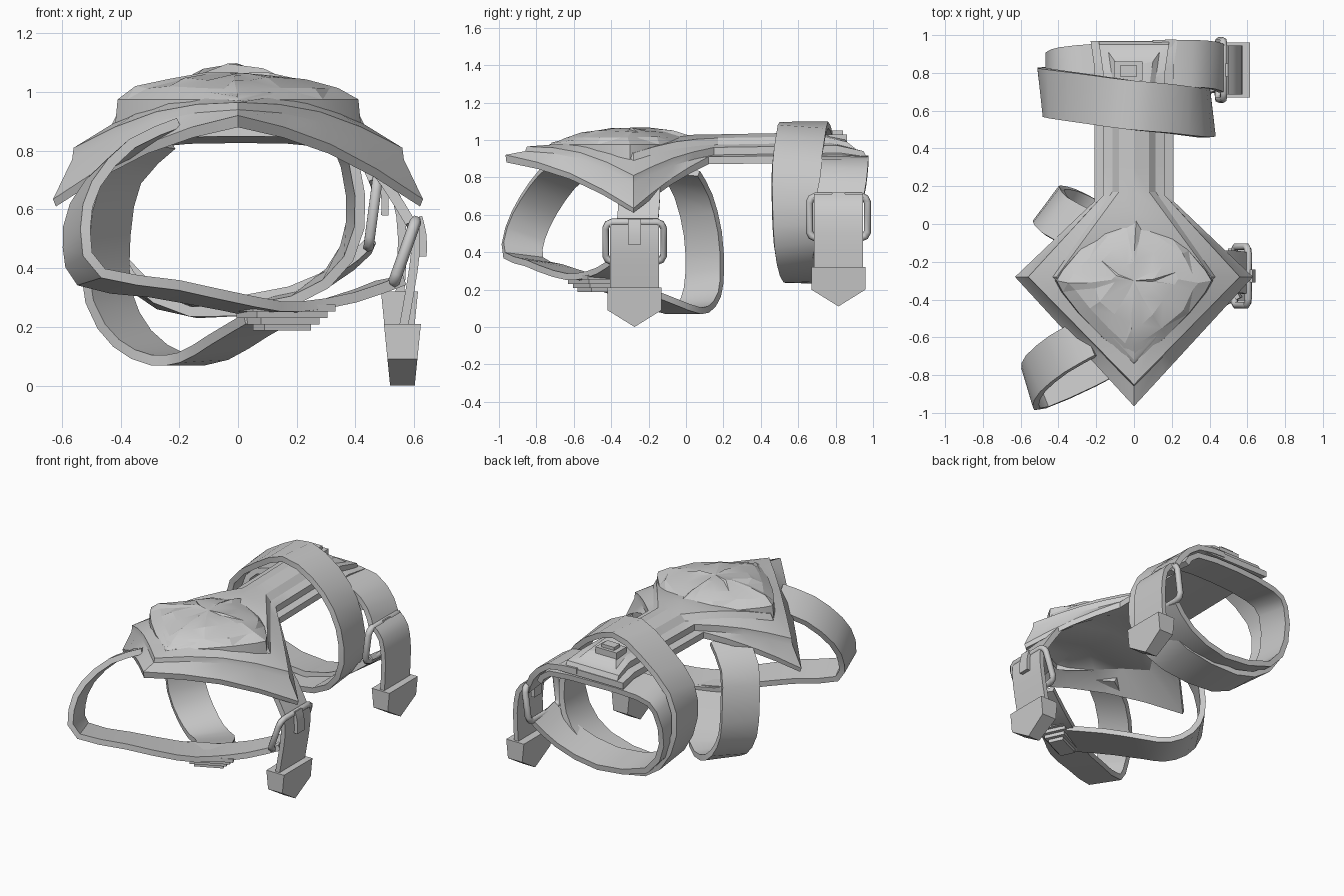
import bpy, bmesh, math, random
from mathutils import Vector, Matrix

random.seed(4)
if "Cube" in bpy.data.objects:
    bpy.data.objects.remove(bpy.data.objects["Cube"], do_unlink=True)

GREY = bpy.data.materials.new("plain grey")
GREY.use_nodes = True
GREY.diffuse_color = (0.6, 0.6, 0.6, 1)
GREY.node_tree.nodes["Principled BSDF"].inputs["Base Color"].default_value = (0.6, 0.6, 0.6, 1)


def finish(name, bm, angle=25):
    bmesh.ops.remove_doubles(bm, verts=bm.verts, dist=0.0005)
    bmesh.ops.recalc_face_normals(bm, faces=bm.faces)
    mesh = bpy.data.meshes.new(name)
    bm.to_mesh(mesh)
    bm.free()
    mesh.materials.append(GREY)
    obj = bpy.data.objects.new(name, mesh)
    bpy.context.collection.objects.link(obj)
    bpy.context.view_layer.objects.active = obj
    for other in bpy.context.selected_objects:
        other.select_set(False)
    obj.select_set(True)
    bpy.ops.object.shade_smooth_by_angle(angle=math.radians(angle))
    return obj


def loft(bm, rings, closed=False):
    """Bridge equal rings of points; each ring is a closed loop."""
    loops = [[bm.verts.new(p) for p in ring] for ring in rings]
    pairs = list(zip(loops, loops[1:])) + ([(loops[-1], loops[0])] if closed else [])
    for a, b in pairs:
        for i in range(len(a)):
            j = (i + 1) % len(a)
            bm.faces.new((a[i], a[j], b[j], b[i]))
    return loops


def smooth_path(pts, closed, steps=2):
    pts = [Vector(p) for p in pts]
    n, out = len(pts), []
    at = lambda i: pts[i % n] if closed else pts[max(0, min(n - 1, i))]
    for i in range(n if closed else n - 1):
        p0, p1, p2, p3 = (at(i + k) for k in (-1, 0, 1, 2))
        for s in range(steps):
            t = s / steps
            out.append(0.5 * (2 * p1 + (p2 - p0) * t + (2 * p0 - 5 * p1 + 4 * p2 - p3) * t ** 2
                              + (3 * p1 - p0 - 3 * p2 + p3) * t ** 3))
    return out if closed else out + [pts[-1]]


def strap(name, pts, width, across=(0, 1, 0), across_end=None, thick=0.035, closed=False):
    path = smooth_path(pts, closed)
    n, rings = len(path), []
    start, end = Vector(across), Vector(across_end or across)
    for i, c in enumerate(path):
        before = path[i - 1] if closed or i else c
        after = path[(i + 1) % n] if closed or i < n - 1 else c
        t = (after - before).normalized()
        w = start.lerp(end, i / (n - 1))
        w = (w - t * w.dot(t)).normalized()
        h = t.cross(w) * thick / 2
        w = w * width / 2
        rings.append([c + w + h, c + w - h, c - w - h, c - w + h])
    bm = bmesh.new()
    loops = loft(bm, rings, closed)
    if not closed:
        bm.faces.new(loops[0])
        bm.faces.new(loops[-1])
    return finish(name, bm, 35)


# Stepped diamond plate with a long neck
def outline(yf, zf, xc, zc, xn, yn, zn, ye, ze, squash=1):
    keys = [Vector(k) for k in ((0, yf, zf), (xc, -0.28, zc), (xn, yn, zn), (xn, ye - 0.14, zn + 0.01),
                                (xn + 0.02, ye, ze), (0, ye, ze))]
    half = []
    for k, (a, b) in enumerate(zip(keys, keys[1:])):
        for s in range(4):
            p = a.lerp(b, s / 4)
            if k < 2:
                p.z += (0.045, 0.02)[k] * math.sin(math.pi * s / 4)
            half.append(p)
    half.append(keys[-1])
    mirrored = [Vector((-p.x, p.y, p.z)) for p in half[-2:0:-1]]
    return [Vector((p.x * squash, p.y, p.z)) for p in half + mirrored]


bm = bmesh.new()
loft(bm, [
    outline(-0.90, 0.89, 0.60, 0.89, 0.20, 0.12, 0.88, 0.95, 0.87, 0),
    outline(-0.90, 0.88, 0.60, 0.82, 0.20, 0.12, 0.87, 0.95, 0.87, 0.6),
    outline(-0.96, 0.88, 0.62, 0.61, 0.21, 0.12, 0.87, 0.97, 0.87),
    outline(-0.965, 0.92, 0.63, 0.635, 0.21, 0.12, 0.91, 0.97, 0.91),
    outline(-0.86, 0.94, 0.565, 0.77, 0.165, 0.15, 0.92, 0.965, 0.91),
    outline(-0.85, 0.965, 0.56, 0.81, 0.165, 0.15, 0.96, 0.95, 0.94),
    outline(-0.74, 0.97, 0.43, 0.89, 0.115, 0.17, 0.975, 0.91, 0.95),
    outline(-0.72, 0.98, 0.41, 0.93, 0.08, 0.17, 1.01, 0.86, 0.99),
    outline(-0.72, 0.985, 0.40, 0.97, 0.06, 0.17, 1.03, 0.84, 1.01, 0),
])
finish("stepped_plate", bm)

# Rough faceted stone on the plate
bm = bmesh.new()
rings = []
for scale, height in ((1.02, 0.89), (1, 0.975), (0.85, 1.015), (0.58, 1.045), (0.28, 1.062), (0, 1.065)):
    ring = []
    for i in range(20):
        a = math.tau * i / 20
        c, s = math.cos(a), math.sin(a)
        rough = Vector([random.uniform(-1, 1) * r for r in (0.015, 0.015, 0.006)]) if 0.1 < scale < 1 else Vector()
        x = math.copysign(abs(c) ** 1.65, c) * 0.41
        y = math.copysign(abs(s) ** 1.65, s) * (0.42 if s < 0 else 0.38)
        ring.append(Vector((x * scale, y * scale - 0.3, height)) + rough)
    rings.append(ring)
loft(bm, rings)
bmesh.ops.triangulate(bm, faces=bm.faces)
finish("faceted_stone", bm, 12)


def block(name, size, place):
    bm = bmesh.new()
    bmesh.ops.create_cube(bm, size=1, matrix=place @ Matrix.Diagonal((*size, 1)))
    return finish(name, bm)


# Small catch on the neck
block("neck_catch", (0.15, 0.1, 0.06), Matrix.Translation((-0.03, 0.81, 1.0)))
block("neck_catch_top", (0.09, 0.06, 0.03), Matrix.Translation((-0.03, 0.81, 1.035)))

# Rear straps
strap("rear_over_strap", [(-.02, .63, 1.08), (.19, .61, 1.0), (.34, .59, .85), (.4, .59, .65), (.37, .6, .45),
                          (.2, .63, .3), (-.15, .67, .25), (-.37, .69, .36), (-.48, .7, .6), (-.44, .69, .82),
                          (-.23, .66, .99)], 0.26, (-0.12, 1, 0), closed=True)
strap("rear_under_strap", [(.1, .85, .9), (.3, .85, .88), (.42, .84, .78), (.47, .82, .68)], 0.25)
strap("rear_lower_strap", [(.45, .82, .48), (.3, .79, .36), (.02, .77, .28), (-.33, .77, .35), (-.45, .78, .55),
                           (-.42, .81, .77), (-.3, .83, .84), (0, .85, .855), (.3, .85, .84),
                           (.38, .84, .76)], 0.23, (0, 1, -.1))

# Front straps
strap("front_strap", [(-.24, -.6, .86), (-.4, -.69, .79), (-.52, -.79, .65), (-.55, -.86, .5), (-.5, -.87, .37),
                      (-.25, -.76, .33), (0, -.62, .28), (.15, -.5, .26), (.35, -.38, .29), (.52, -.29, .35)],
      0.22, (-.3, .87, -.3), (-.2, 1, 0))
strap("middle_strap", [(-.28, -.03, .83), (-.41, .04, .7), (-.45, .09, .5), (-.44, .1, .3), (-.36, .08, .16),
                       (-.24, .02, .09), (-.12, -.06, .1), (0, -.24, .17), (.12, -.45, .24)], 0.23, (.6, .8, 0))
strap("side_strap", [(.42, -.25, .8), (.51, -.25, .68), (.59, -.26, .55)], 0.22)

# Stacked pad where the front straps cross
for i in range(4):
    place = Matrix.Translation((0.15, -0.5, 0.265 - 0.022 * i)) @ Matrix.Rotation(math.radians(25), 4, 'Z')
    block(f"pad_layer_{i + 1}", (0.31 - 0.045 * i, 0.2 - 0.035 * i, 0.024), place)


def buckle(name, y, low, high, tail):
    """Wire ring leaning from low to high (x, z), hanging tail and pointed cap."""
    low, high = Vector((low[0], y, low[1])), Vector((high[0], y, high[1]))
    up, mid = (high - low) / 2, (low + high) / 2
    curve = bpy.data.curves.new(name + "_ring", 'CURVE')
    curve.dimensions = '3D'
    curve.bevel_depth, curve.bevel_resolution = 0.02, 1
    quarter = [(1, .7), (.93, .9), (.77, 1)]
    top = quarter + [(-a, b) for a, b in reversed(quarter)]
    corners = top + [(-a, -b) for a, b in top]
    spline = curve.splines.new('POLY')
    spline.points.add(len(corners) - 1)
    for point, (a, b) in zip(spline.points, corners):
        point.co = (*(mid + up * b + Vector((0, a * 0.155, 0))), 1)
    spline.use_cyclic_u = True
    curve.materials.append(GREY)
    bpy.context.collection.objects.link(bpy.data.objects.new(name + "_ring", curve))

    strap(name + "_tail", [(x, y, z) for x, z in tail], 0.26, thick=0.03)
    x, z = tail[-1]
    strap(name + "_prong", [high + Vector((0.01, 0, 0.015)), high + Vector((0.025, 0, -0.05)),
                            high + Vector((0.025, 0, -0.12))], 0.07, thick=0.025)
    bm = bmesh.new()
    shape = [(-.145, .03), (.145, .03), (.145, -.09), (0, -.18), (-.145, -.09)]
    loops = loft(bm, [[Vector((x + side * (0.045 + b * 0.1 + 0.015), y + a, z + b)) for a, b in shape]
                      for side in (-1, 1)])
    for loop in loops:
        bm.faces.new(loop)
    finish(name + "_cap", bm)


buckle("front_buckle", -0.275, (0.53, 0.35), (0.605, 0.56), [(.6, .565), (.605, .46), (.585, .32), (.56, .18)])
buckle("rear_buckle", 0.815, (0.445, 0.475), (0.475, 0.7), [(.49, .7), (.54, .64), (.56, .5), (.55, .29)])
